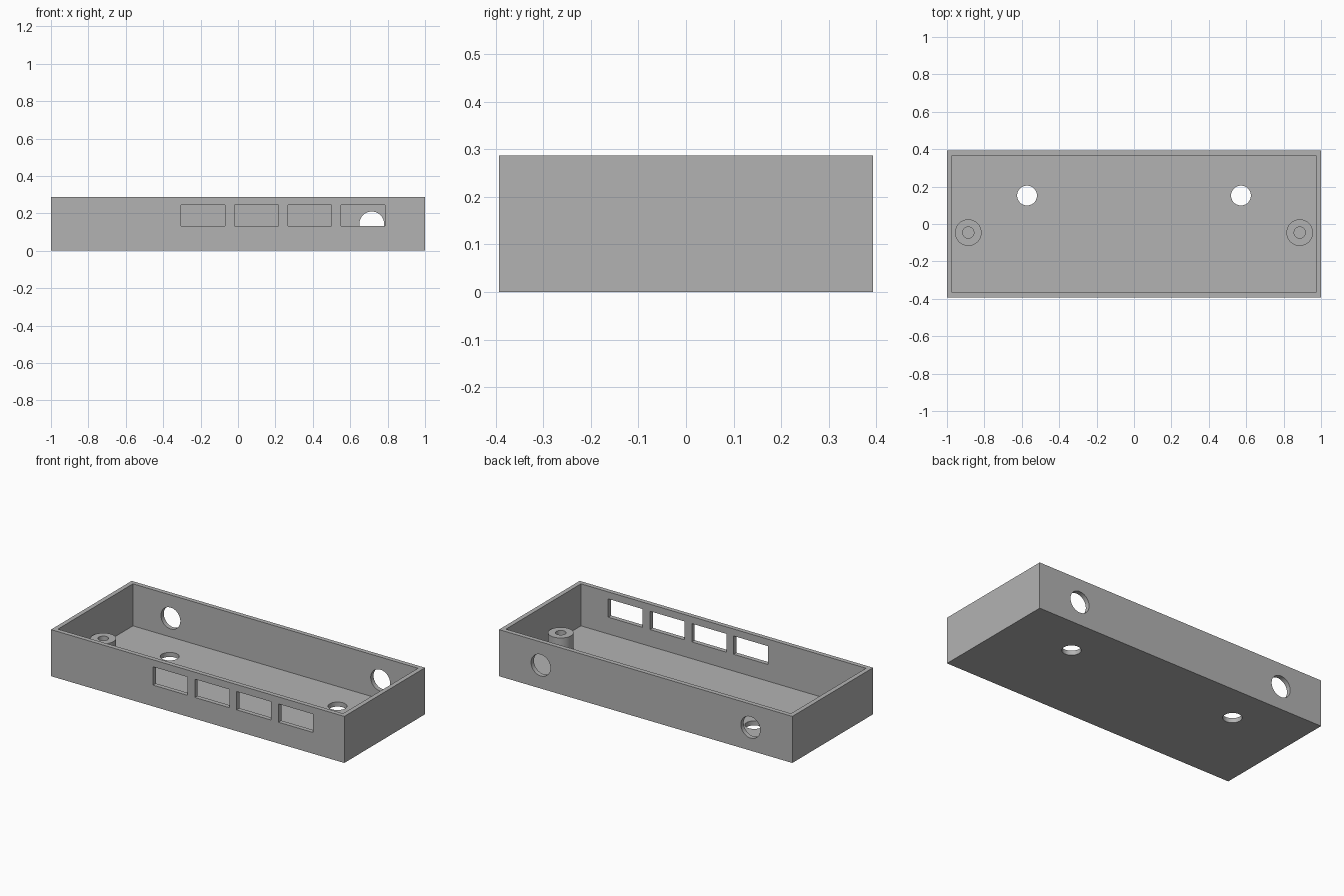
import bpy, bmesh, math
from mathutils import Matrix, Vector

default = bpy.data.objects.get("Cube")
if default:
    bpy.data.objects.remove(default, do_unlink=True)

HALF_X, HALF_Y, HEIGHT, WALL = 1.0, 0.393, 0.287, 0.028

grey = bpy.data.materials.new("plain grey")
grey.use_nodes = True
grey.diffuse_color = (0.45, 0.45, 0.45, 1)
grey.node_tree.nodes["Principled BSDF"].inputs["Base Color"].default_value = grey.diffuse_color


def make_object(name, bm):
    bmesh.ops.recalc_face_normals(bm, faces=bm.faces)
    mesh = bpy.data.meshes.new(name)
    bm.to_mesh(mesh)
    bm.free()
    mesh.materials.append(grey)
    obj = bpy.data.objects.new(name, mesh)
    bpy.context.collection.objects.link(obj)
    return obj


def box(name, low, high):
    low, high = Vector(low), Vector(high)
    bm = bmesh.new()
    bmesh.ops.create_cube(bm, size=1, matrix=Matrix.Translation((low + high) / 2)
                          @ Matrix.Diagonal((high - low).to_4d()))
    return make_object(name, bm)


def rod(name, centre, radius, length, axis="Z"):
    turn = Matrix.Rotation(math.pi / 2, 4, "X") if axis == "Y" else Matrix()
    bm = bmesh.new()
    bmesh.ops.create_cone(bm, cap_ends=True, segments=64, radius1=radius, radius2=radius,
                          depth=length, matrix=Matrix.Translation(centre) @ turn)
    return make_object(name, bm)


def activate(obj):
    bpy.ops.object.select_all(action="DESELECT")
    obj.select_set(True)
    bpy.context.view_layer.objects.active = obj


def cut(target, cutter):
    cutter.hide_render = True
    mod = target.modifiers.new("cut", "BOOLEAN")
    mod.operation, mod.solver, mod.object = "DIFFERENCE", "EXACT", cutter
    activate(target)
    bpy.ops.object.modifier_apply(modifier=mod.name)
    bpy.data.objects.remove(cutter, do_unlink=True)


# Open tray
tray = box("tray", (-HALF_X, -HALF_Y, 0), (HALF_X, HALF_Y, HEIGHT))
cut(tray, box("cavity", (WALL - HALF_X, WALL - HALF_Y, WALL),
              (HALF_X - WALL, HALF_Y - WALL, HEIGHT + 0.1)))

# Row of windows through the front wall
for i in range(4):
    x = -0.304 + i * 0.285
    cut(tray, box("window_cutter", (x, -HALF_Y - 0.05, 0.131),
                  (x + 0.235, -HALF_Y + 0.1, 0.244)))

# Round holes in the back wall and the floor
for side in (-1, 1):
    cut(tray, rod("back_hole_cutter", (side * 0.715, HALF_Y, HEIGHT / 2), 0.066, 0.2, "Y"))
    cut(tray, rod("floor_hole_cutter", (side * 0.572, 0.152, 0), 0.053, 0.2))

# Hollow screw posts
parts = [tray]
for side, label in ((1, "left"), (-1, "right")):
    place = (side * 0.886, -0.046)
    post = rod(label + "_screw_post", (*place, 0.0755), 0.071, 0.111)
    cut(post, rod("bore_cutter", (*place, 0.128), 0.03, 0.2))
    parts.append(post)

# Smooth round walls, sharp edges
for part in parts:
    activate(part)
    bpy.ops.object.shade_smooth_by_angle(angle=math.radians(30))
